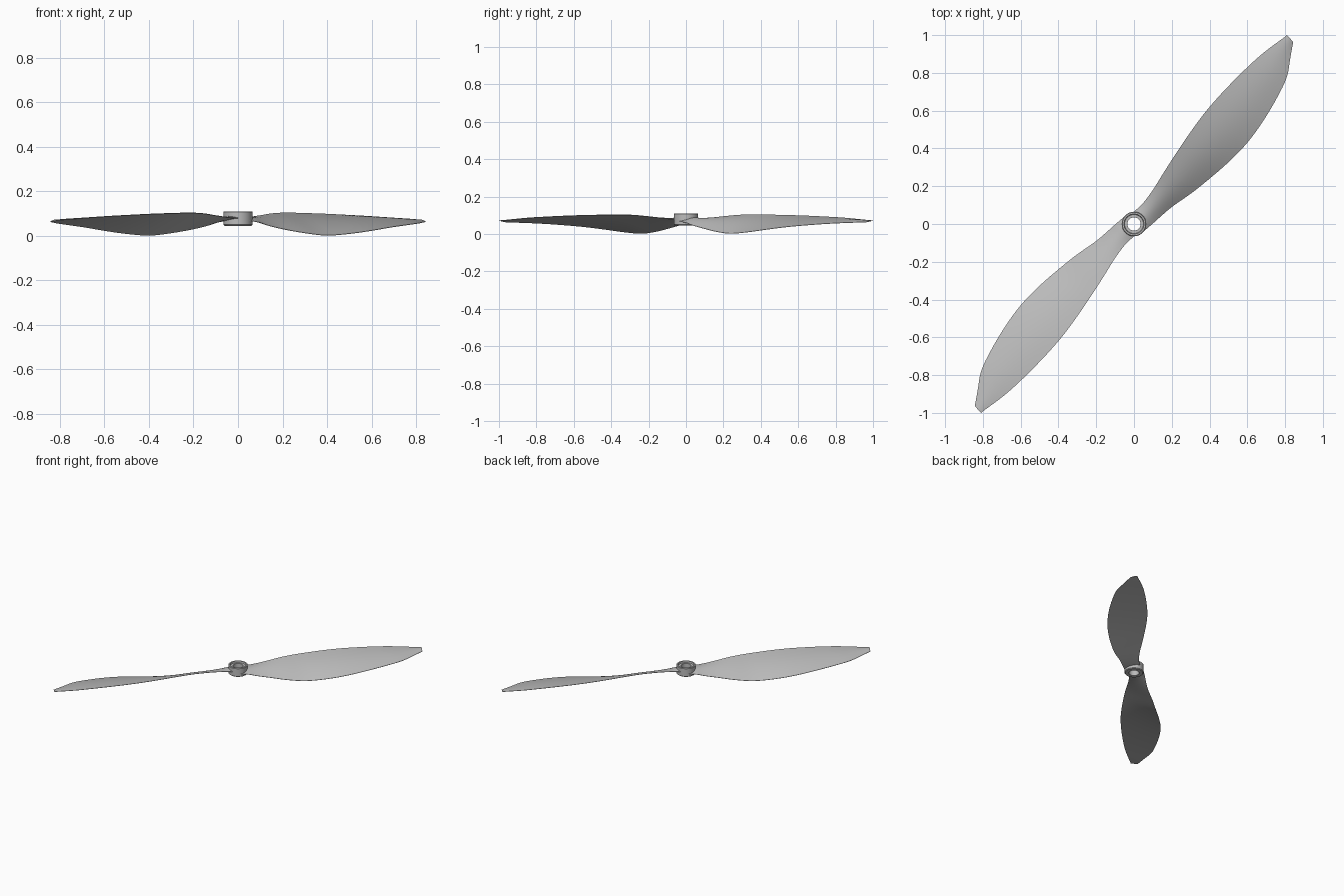
import bpy, bmesh, math
from mathutils import Matrix

if "Cube" in bpy.data.objects:
    bpy.data.objects.remove(bpy.data.objects["Cube"], do_unlink=True)

grey = bpy.data.materials.new("grey plastic")
grey.use_nodes = True
grey.diffuse_color = (0.5, 0.5, 0.5, 1)
grey.node_tree.nodes["Principled BSDF"].inputs["Base Color"].default_value = (0.5, 0.5, 0.5, 1)

# Blade stations: span, upper edge (offset, height), lower edge (offset, height), thickness
STATIONS = [
    (0.00, .050, .080, -.064, .068, .016), (0.06, .041, .080, -.074, .060, .016),
    (0.11, .034, .083, -.081, .047, .015), (0.20, .039, .091, -.096, .030, .014),
    (0.32, .056, .101, -.128, .012, .013), (0.44, .071, .103, -.152, .002, .012),
    (0.58, .085, .101, -.174, .010, .011), (0.72, .092, .098, -.183, .024, .010),
    (0.87, .087, .093, -.172, .039, .009), (1.02, .074, .087, -.146, .050, .008),
    (1.12, .060, .081, -.118, .056, .007), (1.20, .043, .076, -.072, .060, .006),
    (1.28, .0225, .071, -.026, .063, .004)]
CHORD = 14
BORE = 0.035


def finish(name, bm):
    bmesh.ops.recalc_face_normals(bm, faces=bm.faces)
    mesh = bpy.data.meshes.new(name)
    bm.to_mesh(mesh)
    bm.free()
    mesh.materials.append(grey)
    obj = bpy.data.objects.new(name, mesh)
    bpy.context.collection.objects.link(obj)
    bpy.ops.object.select_all(action='DESELECT')
    obj.select_set(True)
    bpy.context.view_layer.objects.active = obj
    bpy.ops.object.shade_smooth_by_angle(angle=math.radians(35))
    return obj


def smooth(a, b, c, d, t):
    return b + t * (c - a + t * (2*a - 5*b + 4*c - d + t * (3*(b - c) + d - a))) / 2


def dense_stations(steps=3):
    last = len(STATIONS) - 1
    for i in range(last):
        quad = [STATIONS[min(max(i + k, 0), last)] for k in (-1, 0, 1, 2)]
        for s in range(steps):
            yield [smooth(*vals, s / steps) for vals in zip(*quad)]
    yield STATIONS[last]


def section(span, v_up, z_up, v_low, z_low, thick):
    # Closed aerofoil outline: over the top, back along the underside
    points = []
    for side in (1, -1):
        for i in range(CHORD + 1):
            f = i / CHORD if side == 1 else 1 - i / CHORD
            hump = math.sin(math.pi * f)
            v = v_up + (v_low - v_up) * f
            z = z_up + (z_low - z_up) * f
            z += 0.5 * thick * hump + side * (0.001 + 0.5 * thick * hump)
            # The root wraps round the hub instead of crossing its bore
            u = max(span, math.sqrt(max(0, 0.05**2 - v * v)))
            if span > 1.27:
                u += 0.007 * (1 - f)
            points.append((u, v, z))
    return points


def blade(name, angle):
    bm = bmesh.new()
    loops = [[bm.verts.new(p) for p in section(*s)] for s in dense_stations()]
    for a, b in zip(loops, loops[1:]):
        for i in range(len(a)):
            j = (i + 1) % len(a)
            bm.faces.new((a[i], a[j], b[j], b[i]))
    # Close both ends with strips across the thickness
    for ring in (loops[0], loops[-1]):
        n = len(ring)
        for i in range(CHORD):
            bm.faces.new((ring[i], ring[i + 1], ring[n - 2 - i], ring[n - 1 - i]))
    bm.transform(Matrix.Rotation(math.radians(angle), 4, 'Z'))
    return finish(name, bm)


# Two matching blades half a turn apart
blade("right_hand_blade", 50)
blade("left_hand_blade", 230)

# Turned hub with a stepped collar and an open bore
PROFILE = [(BORE, .045), (.060, .045), (.065, .050), (.065, .107), (.062, .110),
           (.053, .110), (.050, .100), (BORE, .100)]
SIDES = 48
bm = bmesh.new()
rings = [[bm.verts.new((r * math.cos(k * math.tau / SIDES), r * math.sin(k * math.tau / SIDES), z))
          for k in range(SIDES)] for r, z in PROFILE]
for a, b in zip(rings, rings[1:] + rings[:1]):
    for k in range(SIDES):
        m = (k + 1) % SIDES
        bm.faces.new((a[k], a[m], b[m], b[k]))
finish("hub", bm)
